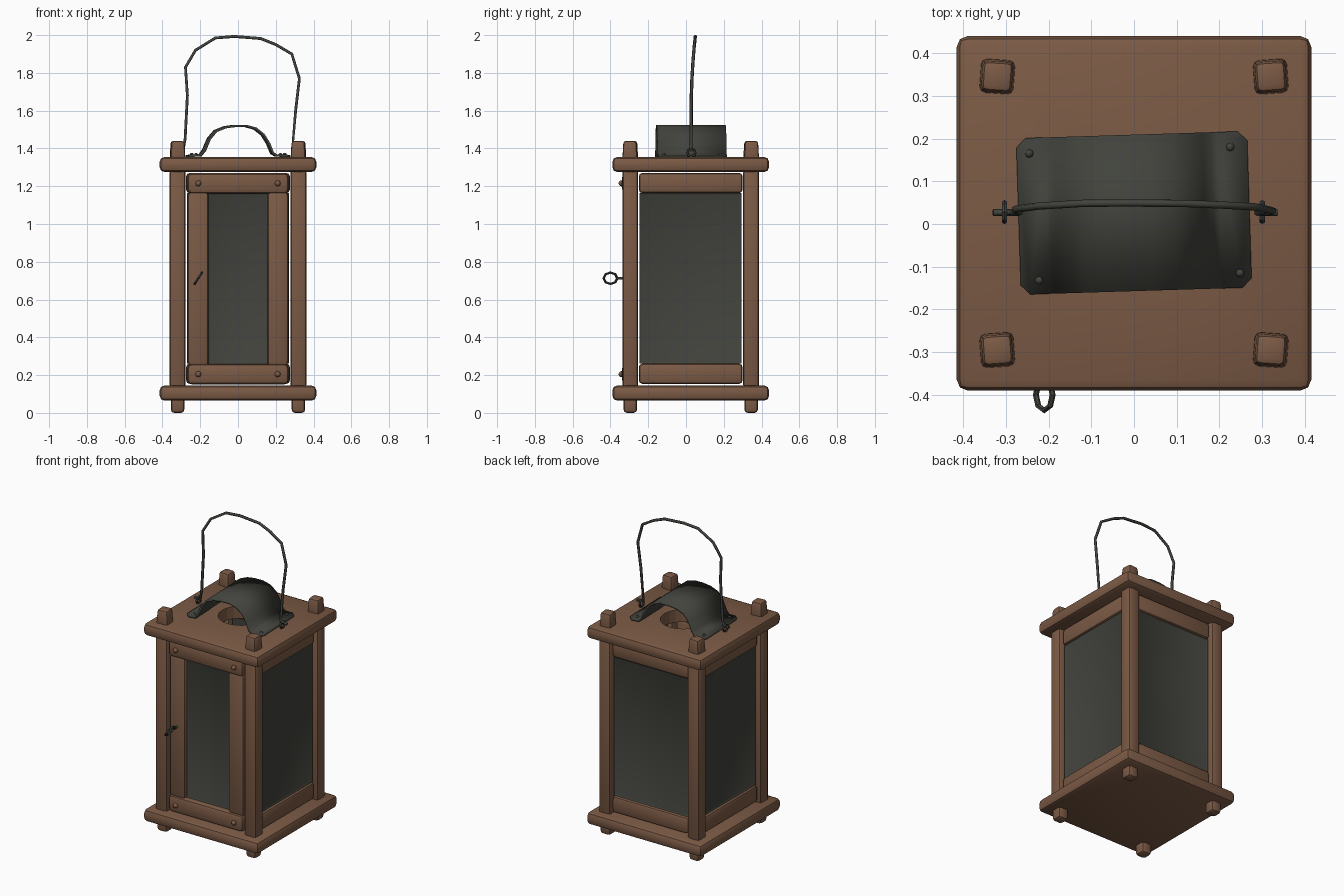
import bpy, bmesh, math
from mathutils import Matrix, Vector

cube = bpy.data.objects.get("Cube")
if cube:
    bpy.data.objects.remove(cube, do_unlink=True)


def material(name, rgb):
    m = bpy.data.materials.new(name)
    m.use_nodes = True
    m.diffuse_color = (*rgb, 1)
    m.node_tree.nodes["Principled BSDF"].inputs["Base Color"].default_value = (*rgb, 1)
    return m


WOOD = material("brown_wood", (0.2, 0.103, 0.06))
METAL = material("dark_metal", (0.054, 0.056, 0.046))
MID_Y = 0.025      # the body sits a little behind the origin
POST = 0.32        # post distance from the body centre


def activate(ob):
    bpy.ops.object.select_all(action='DESELECT')
    ob.select_set(True)
    bpy.context.view_layer.objects.active = ob


def finish(name, bm, mat, loc=(0, 0, 0), turn=0):
    bmesh.ops.recalc_face_normals(bm, faces=bm.faces)
    me = bpy.data.meshes.new(name)
    bm.to_mesh(me)
    bm.free()
    me.materials.append(mat)
    ob = bpy.data.objects.new(name, me)
    bpy.context.collection.objects.link(ob)
    ob.location = loc
    ob.rotation_euler.z = turn
    activate(ob)
    bpy.ops.object.shade_smooth_by_angle(angle=math.radians(40))
    return ob


def block(name, loc, size, bevel=0.02, taper=1, mat=WOOD, turn=0):
    """Rounded wooden block, optionally narrowed at its top."""
    bm = bmesh.new()
    bmesh.ops.create_cube(bm, size=1)
    for v in bm.verts:
        k = taper if v.co.z > 0 else 1
        v.co = Vector((v.co.x * size[0] * k, v.co.y * size[1] * k, v.co.z * size[2]))
    bmesh.ops.bevel(bm, geom=bm.edges[:], offset=bevel, segments=2, profile=0.5, affect='EDGES')
    return finish(name, bm, mat, loc, turn)


def ring(name, loc, radius, thick, rot, sides=8):
    bpy.ops.mesh.primitive_torus_add(location=loc, rotation=rot, major_radius=radius,
                                     minor_radius=thick, major_segments=sides, minor_segments=6)
    ob = bpy.context.object
    ob.name = name
    ob.data.materials.append(METAL)
    return ob


def wire(name, points, radius):
    cu = bpy.data.curves.new(name, 'CURVE')
    cu.dimensions = '3D'
    cu.bevel_depth = radius
    cu.bevel_resolution = 1
    cu.use_fill_caps = True
    sp = cu.splines.new('POLY')
    sp.points.add(len(points) - 1)
    for p, co in zip(sp.points, points):
        p.co = (*co, 1)
    cu.materials.append(METAL)
    ob = bpy.data.objects.new(name, cu)
    bpy.context.collection.objects.link(ob)
    activate(ob)
    bpy.ops.object.convert(target='MESH')
    return bpy.context.object


def stud(name, loc, radius, mat, axis='Z'):
    """Small domed fastener."""
    bm = bmesh.new()
    bmesh.ops.create_uvsphere(bm, u_segments=8, v_segments=6, radius=radius)
    if axis == 'Y':
        bmesh.ops.rotate(bm, verts=bm.verts, matrix=Matrix.Rotation(math.pi / 2, 3, 'X'))
    return finish(name, bm, mat, loc)


def on_wall(angle, distance, side=0, z=0):
    """Position on a wall; angle 0 faces the front."""
    p = Matrix.Rotation(angle, 3, 'Z') @ Vector((side, -distance, 0))
    return (p.x, p.y + MID_Y, z)


def panel(name, angle, distance, width, z0, z1):
    """Dark pane with a thin raised lip."""
    bm = bmesh.new()
    bmesh.ops.create_cube(bm, size=1)
    bmesh.ops.scale(bm, verts=bm.verts, vec=(width, 0.025, z1 - z0))
    bm.normal_update()
    outer = [f for f in bm.faces if f.normal.y < -0.9]
    bmesh.ops.inset_region(bm, faces=outer, thickness=0.014, depth=-0.006)
    finish(name, bm, METAL, on_wall(angle, distance, 0, (z0 + z1) / 2), angle)


# Base and lid boards
block("base_board", (0, MID_Y, 0.105), (0.83, 0.83, 0.08), 0.026)
lid = block("lid_board", (0, MID_Y, 1.315), (0.83, 0.83, 0.08), 0.026)

# Round vent hole through the lid
bpy.ops.mesh.primitive_cylinder_add(vertices=20, radius=0.135, depth=0.4, location=(0, 0.03, 1.315))
cutter = bpy.context.object
cutter.name = "vent_cutter"
cutter.hide_render = True
cutter.data.materials.append(WOOD)
cut = lid.modifiers.new("vent", 'BOOLEAN')
cut.operation = 'DIFFERENCE'
cut.object = cutter
activate(lid)
bpy.ops.object.modifier_apply(modifier=cut.name)
bpy.data.objects.remove(cutter, do_unlink=True)

# Corner posts with feet below and pegs above
for sx, lr in ((-1, "right"), (1, "left")):
    for sy, fb in ((-1, "front"), (1, "back")):
        x, y = sx * POST, MID_Y + sy * POST
        tag = fb + "_" + lr
        block(tag + "_post", (x, y, 0.71), (0.084, 0.084, 1.16), 0.018)
        block(tag + "_foot", (x, y, 0.05), (0.072, 0.072, 0.1), 0.018)
        block(tag + "_peg", (x, y, 1.385), (0.082, 0.082, 0.11), 0.014, 0.85,
              turn=0.07 * sx * sy)

# Side and back walls: two rails and a pane each
for name, angle in (("left", math.pi / 2), ("back", math.pi), ("right", -math.pi / 2)):
    for level, z in (("lower", 0.207), ("upper", 1.217)):
        block(name + "_" + level + "_rail", on_wall(angle, 0.315, 0, z),
              (0.55, 0.06, 0.108), 0.02, turn=angle)
    panel(name + "_pane", angle, 0.318, 0.54, 0.262, 1.163)

# Front door: rails, stiles, pane and studs
for level, z in (("lower", 0.205), ("upper", 1.215)):
    block("door_" + level + "_rail", (0, -0.305, z), (0.535, 0.066, 0.108), 0.022)
    for x in (-0.21, 0.21):
        stud("door_stud", (x, -0.341, z), 0.016, WOOD, 'Y')
for lr, x in (("right", -0.211), ("left", 0.211)):
    block("door_" + lr + "_stile", (x, -0.3, 0.71), (0.112, 0.056, 0.92), 0.02)
panel("door_pane", 0, 0.315, 0.312, 0.258, 1.162)

# Door pull ring
ring("door_pull", (-0.21, -0.4, 0.713), 0.036, 0.007, (0, math.radians(123), 0))
wire("door_pull_stem", [(-0.21, -0.31, 0.713), (-0.21, -0.368, 0.713)], 0.008)

# Bent metal hood over the vent
profile = [(-0.27, 1.36), (-0.2, 1.364), (-0.18, 1.39), (-0.155, 1.45), (-0.12, 1.492),
           (-0.07, 1.512), (-0.02, 1.519), (0.04, 1.519), (0.09, 1.505), (0.13, 1.473),
           (0.16, 1.425), (0.18, 1.375), (0.2, 1.363), (0.27, 1.36)]
bm = bmesh.new()
rows = [[bm.verts.new((x, y, z)) for x, z in profile] for y in (-0.183, 0.183)]
for i in range(len(profile) - 1):
    bm.faces.new((rows[0][i], rows[0][i + 1], rows[1][i + 1], rows[1][i]))
corners = [r[i] for r in rows for i in (0, -1)]
bmesh.ops.bevel(bm, geom=corners, offset=0.022, segments=1, affect='VERTICES')
hood = finish("vent_hood", bm, METAL, (0, 0.026, 0), math.radians(1.8))
solid = hood.modifiers.new("sheet", 'SOLIDIFY')
solid.thickness = 0.012
solid.offset = 0
for x, y in ((-0.245, 0.165), (0.225, 0.18), (-0.222, -0.132), (0.248, -0.115)):
    stud("hood_nail", (x, y, 1.367), 0.01, METAL)

# Wire handle hooked through two eyes
path = [(-0.33, 1.39), (-0.29, 1.385), (-0.28, 1.45), (-0.268, 1.68), (-0.278, 1.83),
        (-0.225, 1.92), (-0.12, 1.985), (-0.02, 1.993), (0.12, 1.982), (0.2, 1.95),
        (0.285, 1.9), (0.325, 1.77), (0.305, 1.6), (0.288, 1.4), (0.335, 1.39)]
wire("handle", [(x, 0.027 + 0.023 * max(0, (z - 1.6) / 0.4) ** 2, z) for x, z in path], 0.0085)
for lr, x in (("right", -0.303), ("left", 0.3)):
    ring(lr + "_handle_eye", (x, 0.028, 1.378), 0.021, 0.007, (0, math.pi / 2, 0))
